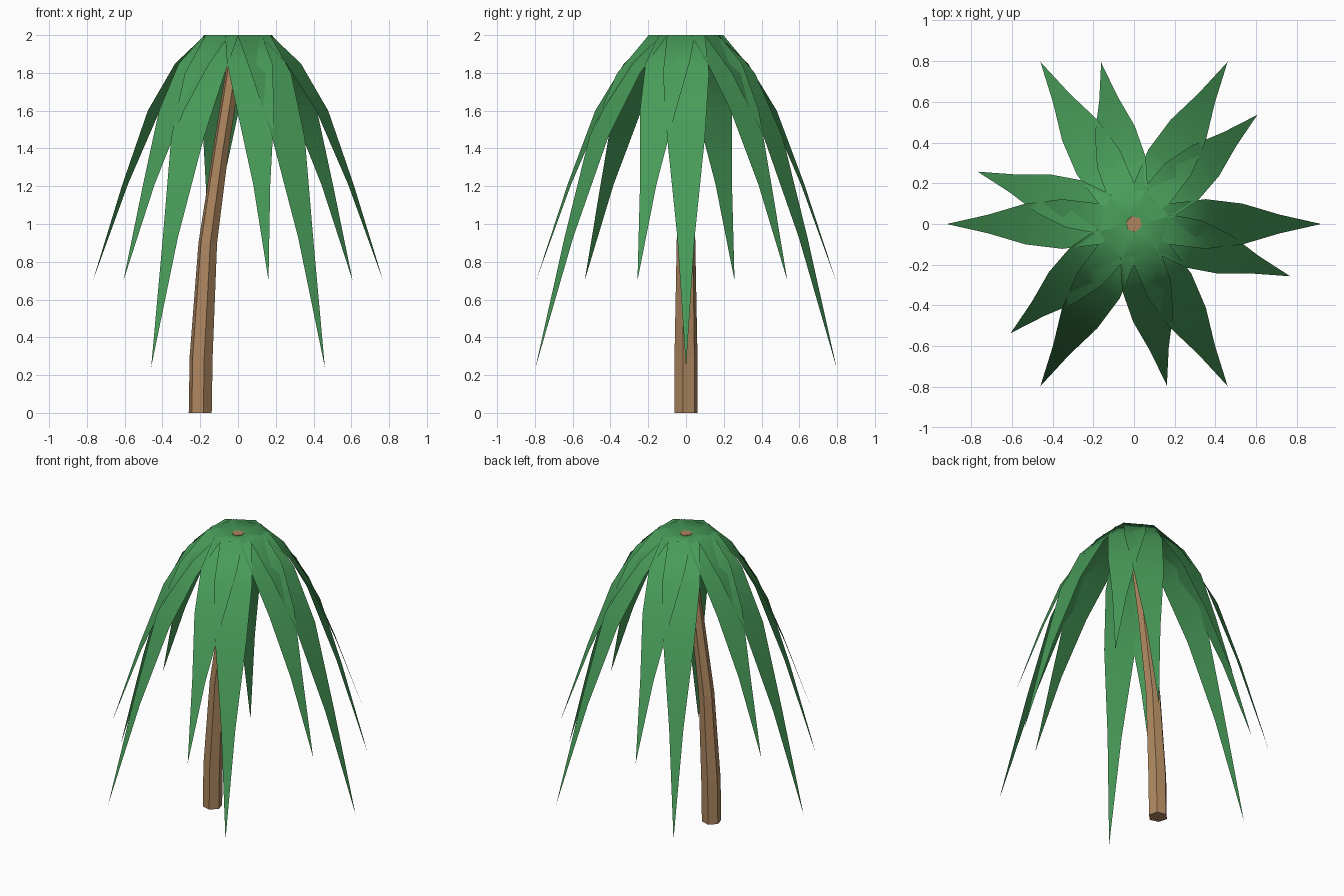
import bpy, bmesh, math
from mathutils import Vector

if "Cube" in bpy.data.objects:
    bpy.data.objects.remove(bpy.data.objects["Cube"])


def material(name, rgb):
    m = bpy.data.materials.new(name)
    m.diffuse_color = (*rgb, 1)
    m.use_nodes = True
    m.node_tree.nodes["Principled BSDF"].inputs["Base Color"].default_value = m.diffuse_color
    return m


def finish(bm, name, mat, smooth):
    me = bpy.data.meshes.new(name)
    for f in bm.faces:
        f.smooth = smooth
    bm.to_mesh(me)
    bm.free()
    ob = bpy.data.objects.new(name, me)
    ob.data.materials.append(mat)
    bpy.context.collection.objects.link(ob)
    return ob


green = material("leaf_green", (0.065, 0.33, 0.10))
brown = material("bark_brown", (0.42, 0.24, 0.115))

# Trunk: six-sided tube leaning from the foot to the crown (x, z, radius)
path = [(-0.20, 0, 0.063), (-0.195, 0.30, 0.063), (-0.16, 0.90, 0.051),
        (-0.09, 1.40, 0.043), (-0.035, 1.75, 0.041), (0, 1.985, 0.04)]
bm = bmesh.new()
rings = []
for x, z, r in path:
    angles = [math.radians(60 * k - 15) for k in range(6)]
    rings.append([bm.verts.new((x + r * math.cos(a), r * math.sin(a), z))
                  for a in angles])
for lo, hi in zip(rings, rings[1:]):
    for k in range(6):
        j = (k + 1) % 6
        bm.faces.new((lo[k], lo[j], hi[j], hi[k]))
bm.faces.new(rings[0][::-1])
bm.faces.new(rings[-1])
finish(bm, "trunk", brown, False)

# Drooping frond: (distance out, drop below the crown, half width)
frond = [(0.0, 0.025, 0.03), (0.15, 0.0, 0.10), (0.31, 0.15, 0.122),
         (0.47, 0.40, 0.10), (0.63, 0.79, 0.046), (0.81, 1.30, 0.0)]


def add_fronds(name, start, reach, droop):
    """Ring of six flat, bent fronds tapering to a point."""
    bm = bmesh.new()
    for k in range(6):
        a = math.radians(start + 60 * k)
        out = Vector((math.cos(a), math.sin(a), 0))
        side = Vector((-math.sin(a), math.cos(a), 0))
        rows = []
        for r, d, w in frond:
            c = out * r * reach + Vector((0, 0, 2 - d * droop))
            offsets = (-w, w) if w else (0,)
            rows.append([bm.verts.new(c + side * s) for s in offsets])
        for p, q in zip(rows, rows[1:]):
            bm.faces.new((p[0], *q, p[1]))
    return finish(bm, name, green, True)


add_fronds("short_fronds", 41.5, 1.0, 1.0)
add_fronds("long_fronds", 0, 0.92 / 0.81, 1.76 / 1.30)
